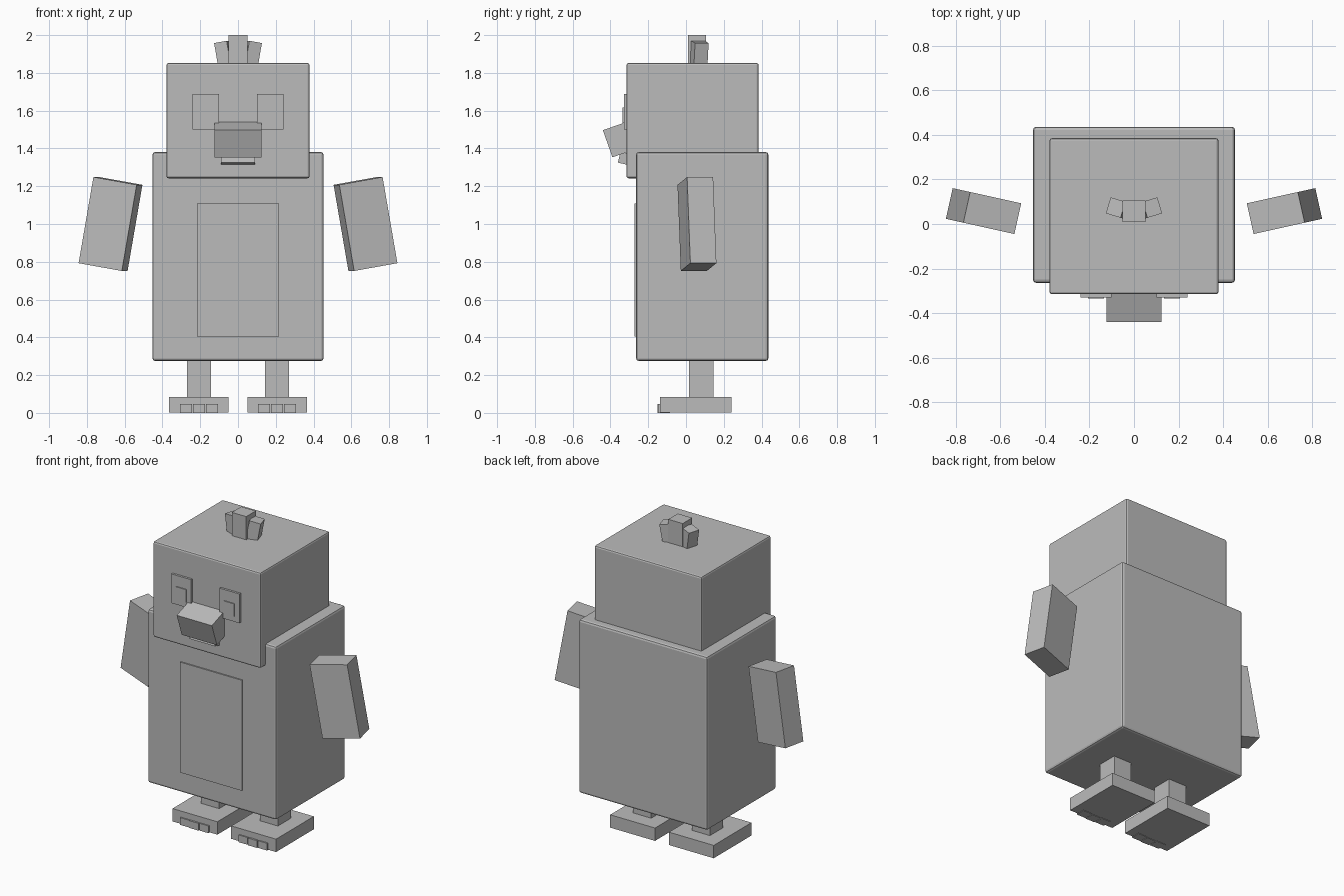
import bpy, math

if "Cube" in bpy.data.objects:
    bpy.data.objects.remove(bpy.data.objects["Cube"])

grey = bpy.data.materials.new("plain grey")
grey.diffuse_color = (0.5, 0.5, 0.5, 1)
grey.use_nodes = True
grey.node_tree.nodes["Principled BSDF"].inputs["Base Color"].default_value = grey.diffuse_color


def box(name, center, size, rot=(0, 0, 0), bevel=0):
    """Box with given centre, full size and rotation in degrees."""
    bpy.ops.mesh.primitive_cube_add(size=1, location=center)
    ob = bpy.context.object
    ob.name = name
    ob.scale = size
    bpy.ops.object.transform_apply(location=False, rotation=False, scale=True)
    ob.rotation_euler = [math.radians(a) for a in rot]
    ob.data.materials.append(grey)
    if bevel:
        m = ob.modifiers.new("soft edges", 'BEVEL')
        m.width = bevel
        m.segments = 2
    return ob


def pair(name, center, size, rot=(0, 0, 0), bevel=0):
    """Box on the right side plus its mirror image on the left."""
    for side, s in (("right", 1), ("left", -1)):
        box(f"{side}_{name}", (s * center[0], center[1], center[2]), size,
            (rot[0], s * rot[1], s * rot[2]), bevel)


# body, belly plate and head
box("body", (0, 0.086, 0.828), (0.906, 0.70, 1.106), bevel=0.014)
box("belly", (0, -0.26, 0.757), (0.436, 0.024, 0.704))
box("head", (0, 0.035, 1.547), (0.758, 0.70, 0.61), bevel=0.011)

# face
box("upper_beak", (0, -0.3205, 1.458), (0.248, 0.2, 0.152), (19.4, 0, 0))
box("lower_beak", (0, -0.305, 1.343), (0.18, 0.1, 0.06), (-13, 0, 0))
pair("eye", (0.17, -0.32, 1.594), (0.14, 0.018, 0.186))
pair("pupil", (0.17, -0.325, 1.576), (0.073, 0.02, 0.082))

# head tuft
box("tuft_middle", (0, 0.058, 1.915), (0.102, 0.096, 0.17))
pair("tuft_side", (0.07, 0.07, 1.89), (0.07, 0.075, 0.15), (0, 10, 17))

# wings
pair("wing", (0.675, 0.058, 1.0), (0.238, 0.141, 0.463), (0, -10, 12.5))

# legs, feet and toes
pair("leg", (0.207, 0.08, 0.18), (0.127, 0.13, 0.22))
pair("foot", (0.207, 0.052, 0.044), (0.316, 0.38, 0.082))
for i, off in enumerate((-0.069, 0, 0.069)):
    front = -0.15 if i == 1 else -0.146
    pair(f"toe_{i + 1}", (0.207 + off, front + 0.03, 0.023), (0.064, 0.06, 0.046))
